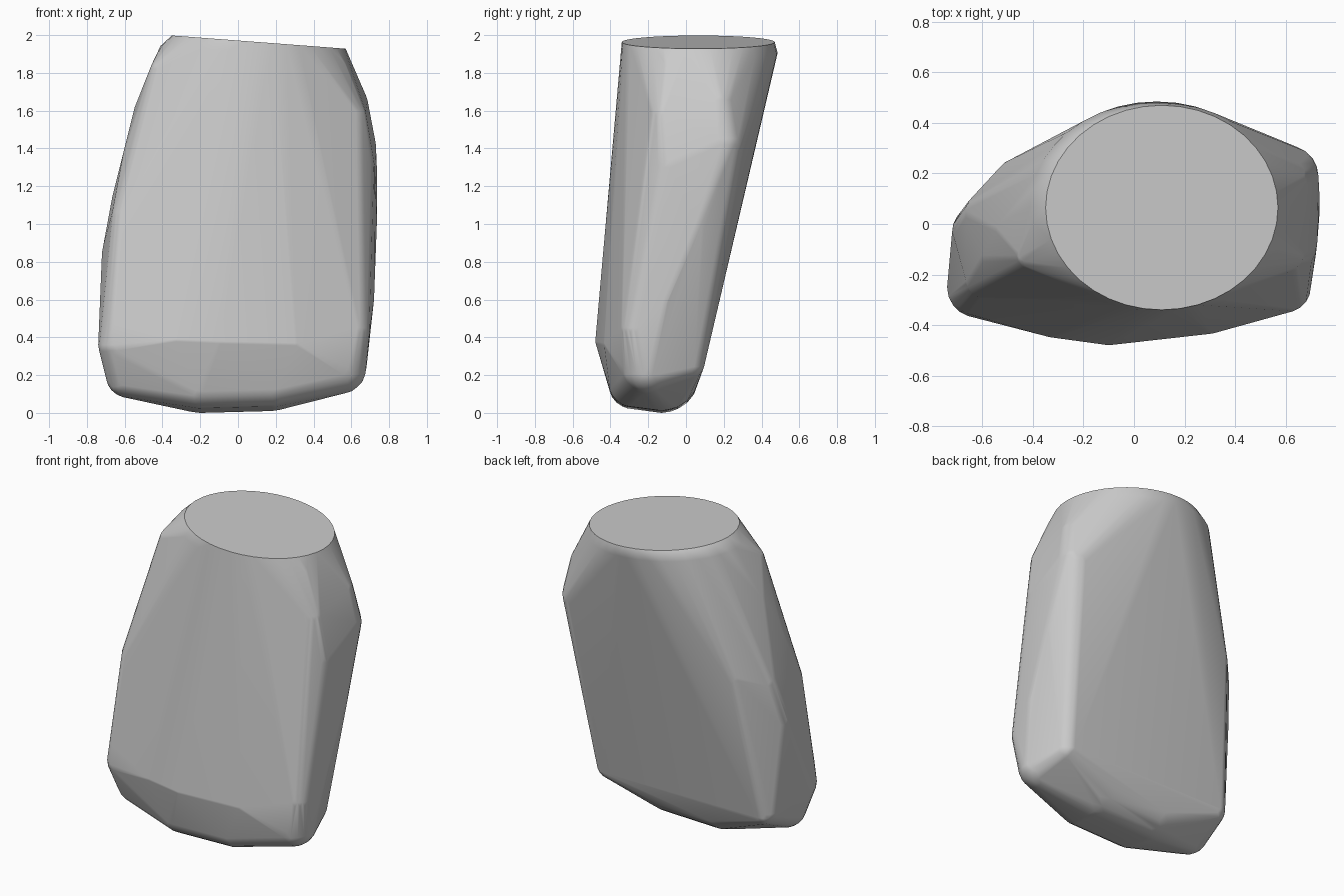
import bpy
import bmesh
import math
from mathutils import Matrix, Vector

# Remove the default object
default_object = bpy.data.objects.get("Cube")
if default_object:
    bpy.data.objects.remove(default_object, do_unlink=True)


def make_material(name, color):
    material = bpy.data.materials.new(name)
    material.use_nodes = True
    material.diffuse_color = color
    shader = material.node_tree.nodes["Principled BSDF"]
    shader.inputs["Base Color"].default_value = color
    return material


def add_ring(mesh, center, radius_x, radius_y, slope, segments=40):
    """Add a tilted elliptical loop of loose vertices."""
    for index in range(segments):
        angle = math.tau * index / segments
        offset_x = radius_x * math.cos(angle)
        offset_y = radius_y * math.sin(angle)
        mesh.verts.new(center + Vector((offset_x, offset_y, slope * offset_x)))


def add_round_corner(mesh, x, y, z, radius):
    """Add a small ball that rounds one corner of the hull."""
    location = Matrix.Translation((x, y, z))
    bmesh.ops.create_icosphere(mesh, subdivisions=3, radius=radius, matrix=location)


# Corner balls of the body: x, y, z, radius
left_end = [
    (-.39, -.11, 1.80, .08), (-.48, -.02, 1.60, .07), (-.52, -.11, 1.36, .09),
    (-.46, .17, 1.17, .09), (-.58, .04, 1.12, .09), (-.58, -.21, 1.04, .09),
    (-.62, -.03, .85, .10), (-.62, -.25, .36, .12), (-.63, -.28, .48, .08),
    (-.58, -.20, .20, .12), (-.57, .00, .27, .10),
]
right_end = [
    (.50, -.08, 1.82, .08), (.58, -.10, 1.57, .10), (.59, .17, 1.63, .10),
    (.50, .21, 1.55, .12), (.61, .19, 1.42, .12), (.63, .10, 1.30, .105),
    (.61, -.08, 1.30, .115), (.63, .05, 1.0, .105), (.63, -.12, .60, .09),
    (.60, -.25, .45, .10), (.54, -.20, .24, .14), (.52, .00, .27, .10),
]
front_lip = [(-.32, -.40, .39, .05), (-.10, -.43, .38, .05), (.30, -.385, .37, .05)]
base = [
    (-.20, -.28, .15, .13), (-.20, -.13, .20, .20),
    (.18, -.28, .16, .13), (.18, -.13, .21, .20),
]

# Body: tilted oval top with a softened rim, wrapped together with the corners
mesh = bmesh.new()
top_slope = -.076
add_ring(mesh, Vector((.11, .065, 1.963)), .46, .405, top_slope)
add_ring(mesh, Vector((.09, .07, 1.905)), .50, .415, top_slope)
for corner_group in (left_end, right_end, front_lip, base):
    for corner in corner_group:
        add_round_corner(mesh, *corner)

# Wrap everything in one convex skin and drop what lies inside it
bmesh.ops.delete(mesh, geom=mesh.faces[:], context="FACES_ONLY")
hull = bmesh.ops.convex_hull(mesh, input=mesh.verts[:], use_existing_faces=False)
skin = {item for item in hull["geom"] if isinstance(item, bmesh.types.BMFace)}
skin_verts = {vert for face in skin for vert in face.verts}
loose = [vert for vert in mesh.verts if vert not in skin_verts]
bmesh.ops.delete(mesh, geom=loose, context="VERTS")
stray = [edge for edge in mesh.edges if not edge.link_faces]
bmesh.ops.delete(mesh, geom=stray, context="EDGES")
bmesh.ops.dissolve_limit(mesh, angle_limit=math.radians(1), verts=mesh.verts[:], edges=mesh.edges[:])
bmesh.ops.recalc_face_normals(mesh, faces=mesh.faces[:])

body_mesh = bpy.data.meshes.new("rounded_body")
mesh.to_mesh(body_mesh)
mesh.free()
body = bpy.data.objects.new("rounded_body", body_mesh)
bpy.context.collection.objects.link(body)
body_mesh.materials.append(make_material("plain grey", (.6, .6, .6, 1)))

# Smooth sides with a crisp top edge
bpy.ops.object.select_all(action="DESELECT")
body.select_set(True)
bpy.context.view_layer.objects.active = body
bpy.ops.object.shade_smooth_by_angle(angle=math.radians(40))
weighted = body.modifiers.new("even shading", "WEIGHTED_NORMAL")
weighted.keep_sharp = True
